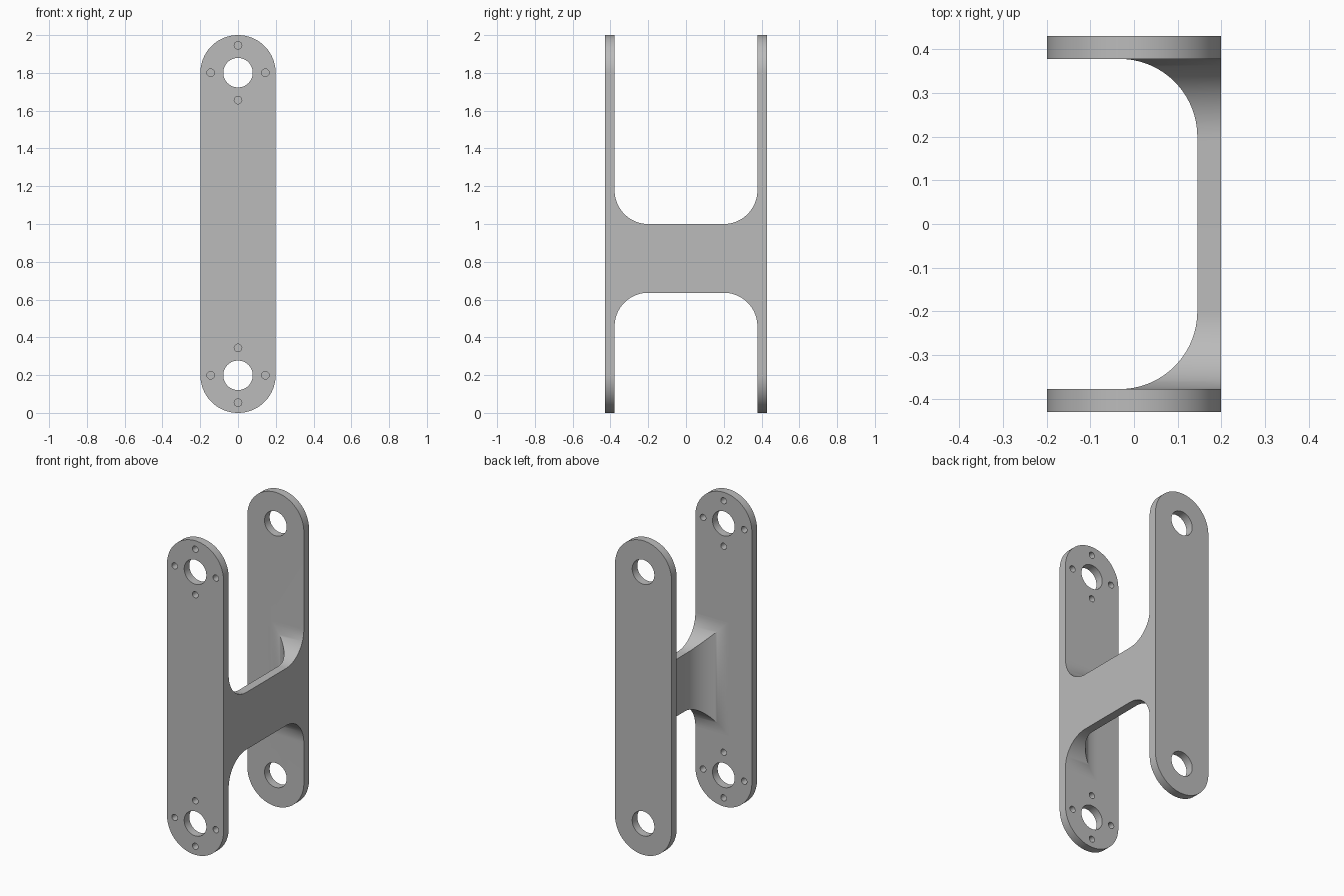
import bpy, bmesh
from math import sin, cos, pi, radians
from mathutils import Vector

cube = bpy.data.objects.get("Cube")
if cube:
    bpy.data.objects.remove(cube, do_unlink=True)

R = 0.199            # half width and end radius of the plates
Y_IN, Y_OUT = 0.378, 0.43
LOW, HIGH = R, 2 - R  # bore centres
FILLET = 0.178
WEB_IN = 0.145       # inner face of the web
WEB_LOW, WEB_HIGH = 0.636, 1.0

grey = bpy.data.materials.new("plain grey")
grey.use_nodes = True
colour = (0.5, 0.5, 0.5, 1)
grey.diffuse_color = colour
grey.node_tree.nodes["Principled BSDF"].inputs["Base Color"].default_value = colour


def arc(cx, cy, r, start, end, n):
    angles = [radians(start + (end - start) * i / n) for i in range(n + 1)]
    return [(cx + r * cos(a), cy + r * sin(a)) for a in angles]


def prism(name, points, axis, lo, hi):
    """Extrude a 2D outline along an axis; outline uses the other two axes in order."""
    def place(p, d):
        v = list(p)
        v.insert(axis, d)
        return Vector(v)
    bm = bmesh.new()
    face = bm.faces.new([bm.verts.new(place(p, lo)) for p in points])
    top = bmesh.ops.extrude_face_region(bm, geom=[face])["geom"]
    shift = place((0, 0), hi - lo)
    bmesh.ops.translate(bm, vec=shift, verts=[v for v in top if isinstance(v, bmesh.types.BMVert)])
    bmesh.ops.recalc_face_normals(bm, faces=bm.faces)
    mesh = bpy.data.meshes.new(name)
    bm.to_mesh(mesh)
    bm.free()
    mesh.materials.append(grey)
    ob = bpy.data.objects.new(name, mesh)
    bpy.context.collection.objects.link(ob)
    return ob


def combine(ob, other, operation):
    mod = ob.modifiers.new(operation.lower(), 'BOOLEAN')
    mod.operation, mod.object, mod.solver = operation, other, 'EXACT'
    bpy.context.view_layer.objects.active = ob
    bpy.ops.object.modifier_apply(modifier=mod.name)
    bpy.data.objects.remove(other, do_unlink=True)


def drill(ob, x, z, r, n):
    hole = prism("hole_cutter", arc(x, z, r, 0, 360, n)[:-1], 1, -0.5, 0.5)
    hole.hide_render = True
    combine(ob, hole, 'DIFFERENCE')


# Two round-ended plates with bearing bores
outline = arc(0, HIGH, R, 0, 180, 48) + arc(0, LOW, R, 180, 360, 48)
front = prism("front_plate", outline, 1, -Y_OUT, -Y_IN)
back = prism("back_plate", outline, 1, Y_IN, Y_OUT)
for plate in (front, back):
    for z in (LOW, HIGH):
        drill(plate, 0, z, 0.078, 64)

# Four screw holes round each bore, front plate only
for z in (LOW, HIGH):
    for k in range(4):
        drill(front, 0.145 * cos(k * pi / 2), z + 0.145 * sin(k * pi / 2), 0.02, 24)

# Connecting web: plan outline crossed with a side outline, both filleted
Y_END = 0.4
flat = Y_IN - FILLET
cx = WEB_IN - FILLET
plan = [(R, -Y_END), (R, Y_END), (cx, Y_END)]
plan += arc(cx, flat, FILLET, 90, 0, 24) + arc(cx, -flat, FILLET, 0, -90, 24)
plan += [(cx, -Y_END)]
up, down = WEB_HIGH + FILLET, WEB_LOW - FILLET
side = [(Y_END, down), (Y_END, up)] + arc(flat, up, FILLET, 0, -90, 24)
side += arc(-flat, up, FILLET, -90, -180, 24) + [(-Y_END, up), (-Y_END, down)]
side += arc(-flat, down, FILLET, 180, 90, 24) + arc(flat, down, FILLET, 90, 0, 24)
web = prism("connecting_web", plan, 2, 0.3, 1.4)
combine(web, prism("side_cutter", side, 0, -0.5, 0.5), 'INTERSECT')

# Join into a single bracket
bracket = front
combine(bracket, web, 'UNION')
combine(bracket, back, 'UNION')
bracket.name = "double_arm_bracket"

bpy.ops.object.select_all(action='DESELECT')
bracket.select_set(True)
bpy.context.view_layer.objects.active = bracket
bpy.ops.object.shade_smooth_by_angle(angle=radians(30))
